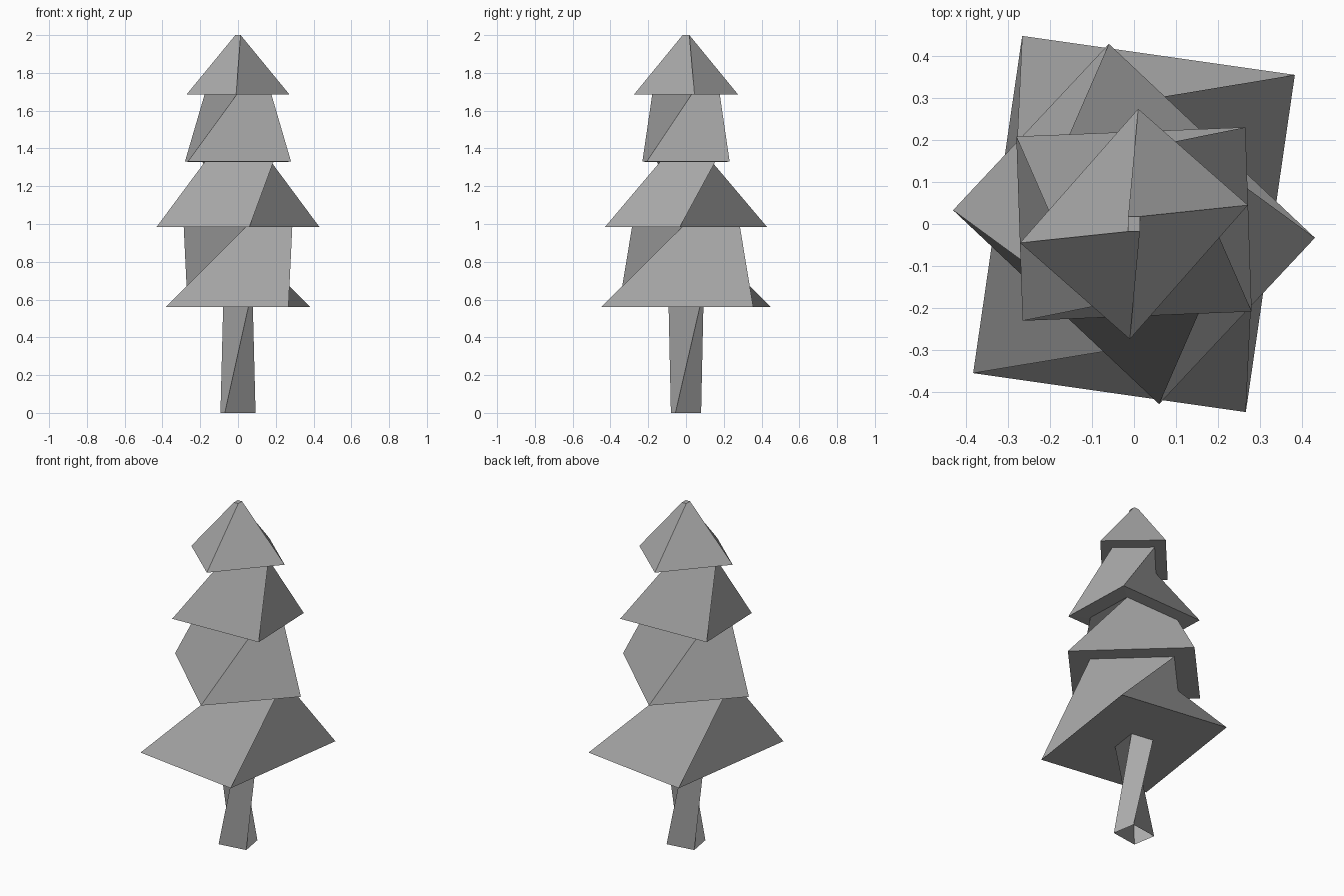
import bpy

cube = bpy.data.objects.get("Cube")
if cube:
    bpy.data.objects.remove(cube, do_unlink=True)

GREY = (0.4, 0.4, 0.4, 1.0)
mat = bpy.data.materials.new("plain_grey")
mat.use_nodes = True
mat.diffuse_color = GREY
bsdf = mat.node_tree.nodes["Principled BSDF"]
bsdf.inputs["Base Color"].default_value = GREY
bsdf.inputs["Roughness"].default_value = 0.9


def ring(z, a, b, scale=1.0):
    """Four corners, counter-clockwise: a, b and their opposites."""
    corners = [a, b, (-a[0], -a[1]), (-b[0], -b[1])]
    return [(x * scale, y * scale, z) for x, y in corners]


def loft(name, rings, cap_top=False):
    """Join successive four-sided rings with flat quads."""
    verts = [v for r in rings for v in r]
    faces = []
    for k in range(len(rings) - 1):
        low, high = 4 * k, 4 * k + 4
        for i in range(4):
            j = (i + 1) % 4
            faces.append((low + i, low + j, high + j, high + i))
    if cap_top:
        last = len(verts) - 4
        faces.append(tuple(range(last, last + 4)))
    mesh = bpy.data.meshes.new(name)
    mesh.from_pydata(verts, [], faces)
    mesh.materials.append(mat)
    mesh.update()
    obj = bpy.data.objects.new(name, mesh)
    bpy.context.collection.objects.link(obj)
    return obj


def fold_inward(obj):
    """Split the strongly twisted quads along their inner diagonal, shaded as quads."""
    mesh = obj.data
    mesh.normals_split_custom_set(
        [p.normal.copy() for p in mesh.polygons for _ in p.loop_indices])
    mod = obj.modifiers.new("fold", "TRIANGULATE")
    mod.quad_method = "FIXED"
    mod.keep_custom_normals = True


# Corner pairs of each tier's skirt; every ring twists on from the one below
root = (-0.07, -0.08), (0.093, -0.056)
skirt_1 = (0.267, -0.449), (0.384, 0.356)
skirt_2 = (0.432, -0.033), (-0.06, 0.43)
skirt_3 = (0.266, 0.231), (-0.281, 0.209)
skirt_4 = (0.01, 0.275), (-0.272, -0.045)
tip = (-0.014, 0.018), (-0.014, -0.018)

# Trunk, open at the foot
trunk_top = ring(0.56, *skirt_1, 0.205)
loft("trunk", [ring(0.0, *root), trunk_top])

# Foliage tiers: underside, flared skirt, narrowed and twisted top
neck_1 = ring(0.983, *skirt_2, 0.665)
neck_2 = ring(1.327, *skirt_3, 0.665)
neck_3 = ring(1.686, *skirt_4, 0.65)
fold_inward(loft("lowest_foliage", [trunk_top, ring(0.56, *skirt_1), neck_1]))
loft("lower_foliage", [neck_1, ring(0.983, *skirt_2), neck_2])
loft("upper_foliage", [neck_2, ring(1.33, *skirt_3), neck_3])
loft("top_foliage", [neck_3, ring(1.686, *skirt_4), ring(2.0, *tip)], cap_top=True)
